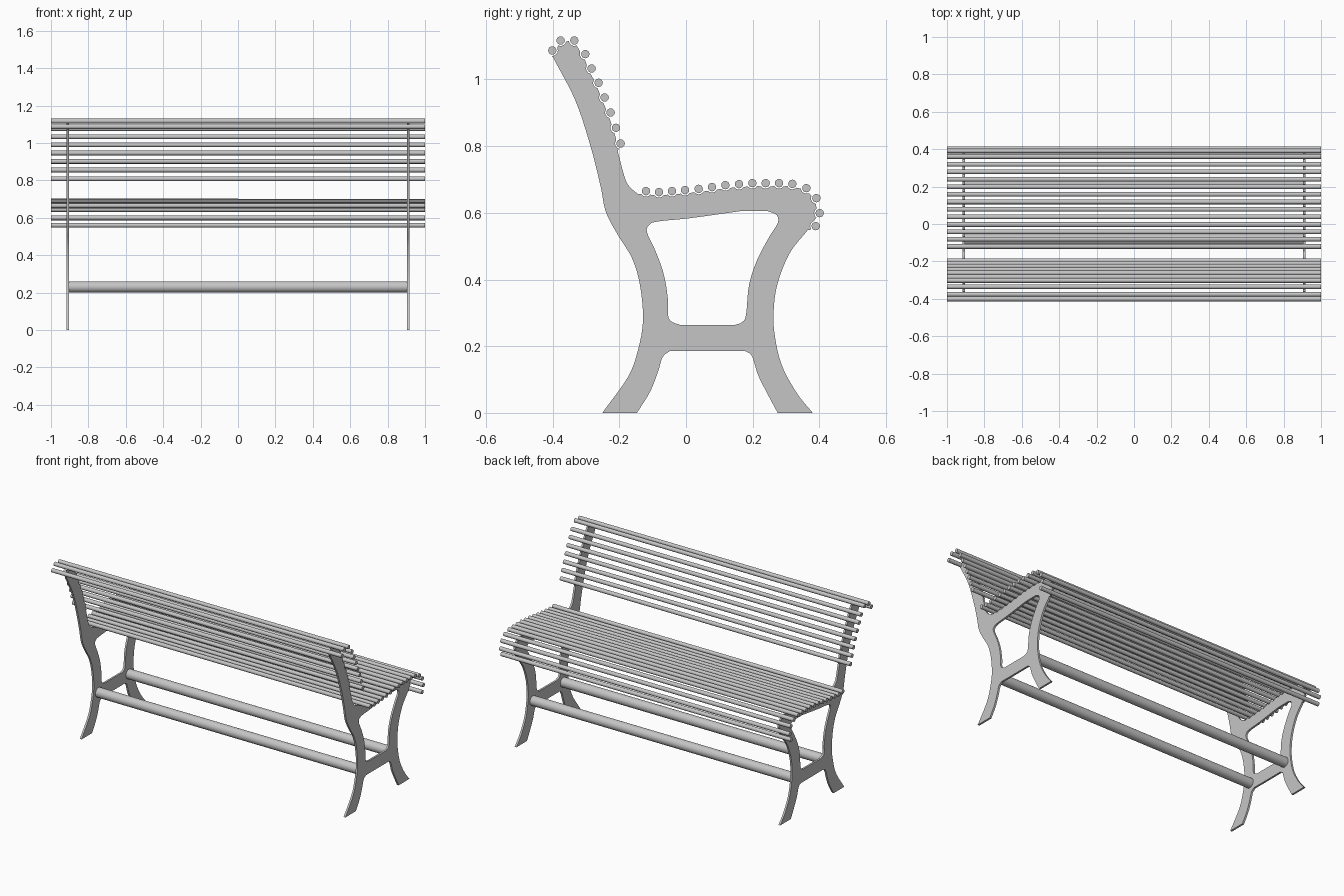
import bpy
import math
from mathutils import Vector

cube = bpy.data.objects.get("Cube")
if cube:
    bpy.data.objects.remove(cube, do_unlink=True)

steel = bpy.data.materials.new("grey_steel")
steel.use_nodes = True
colour = (0.56, 0.56, 0.56, 1)
steel.diffuse_color = colour
steel.node_tree.nodes["Principled BSDF"].inputs["Base Color"].default_value = colour

ROD_RADIUS = 0.0125
NOTCH_RADIUS = 0.0165
FRAME_X = 0.91
FRAME_HALF = 0.006

# Rod centres as (y, z): seat from its front lip backwards, backrest from bottom to top
seat_rods = [(.389, .56), (.401, .599), (.391, .644), (.361, .674), (.319, .687), (.279, .689),
             (.239, .689), (.199, .689), (.159, .686), (.118, .683), (.078, .677), (.038, .672),
             (-.003, .668), (-.042, .665), (-.081, .662), (-.12, .665)]
back_rods = [(-.196, .808), (-.21, .855), (-.226, .901), (-.244, .946), (-.262, .99),
             (-.283, 1.033), (-.302, 1.076), (-.335, 1.117), (-.376, 1.117), (-.401, 1.087)]

# Side frame edges as (y, z), counter-clockwise
rear_edge = [(-.398, 1.065), (-.332, .937), (-.287, .802), (-.257, .683), (-.24, .602),
             (-.204, .533), (-.162, .464), (-.138, .383), (-.129, .278), (-.144, .189),
             (-.174, .108), (-.251, 0)]
rear_leg_inside = [(-.147, 0), (-.108, .063), (-.084, .123), (-.07, .167), (-.048, .186)]
front_leg_inside = [(.177, .186), (.198, .17), (.216, .114), (.246, .054), (.275, 0)]
front_edge = [(.38, 0), (.332, .06), (.287, .144), (.266, .234), (.263, .308),
              (.275, .389), (.311, .479), (.365, .548)]
seat_corner = [(-.145, .657), (-.168, .677), (-.183, .704), (-.205, .785)]
# The opening between the legs, as four smooth sides
opening_sides = [
    [(-.048, .264), (-.046, .264), (.147, .264), (.168, .272), (.18, .294), (.189, .383),
     (.213, .458), (.251, .53), (.275, .569), (.272, .593), (.246, .605)],
    [(.162, .605), (.012, .584), (-.078, .575), (-.108, .566), (-.117, .542), (-.09, .482),
     (-.066, .413), (-.054, .338), (-.054, .296), (-.045, .275), (-.018, .264)],
]
opening_sides[0] = opening_sides[0][2:]


def smooth(points, steps=6):
    """Sample an open Catmull-Rom curve through the points."""
    p = [Vector(q) for q in points]
    p = [2 * p[0] - p[1]] + p + [2 * p[-1] - p[-2]]
    out = []
    for a, b, c, d in zip(p, p[1:], p[2:], p[3:]):
        for i in range(steps):
            t = i / steps
            out.append(0.5 * (2 * b + (c - a) * t + (2 * a - 5 * b + 4 * c - d) * t * t
                              + (3 * b - a - 3 * c + d) * t ** 3))
    return out + [p[-2]]


def notches(centres):
    """Scalloped edge with a rounded seat cut behind each rod."""
    p = [Vector(q) for q in centres]
    out = []
    for i, c in enumerate(p):
        along = (p[min(i + 1, len(p) - 1)] - p[max(i - 1, 0)]).normalized()
        inward = Vector((-along.y, along.x))
        for k in range(9):
            a = math.radians(145 - k * 110 / 8)
            out.append(c + NOTCH_RADIUS * (math.cos(a) * along + math.sin(a) * inward))
    return out


def plate(name, x, loops):
    """Flat plate in the y-z plane; later loops become holes."""
    curve = bpy.data.curves.new(name, "CURVE")
    curve.dimensions = "2D"
    curve.fill_mode = "BOTH"
    curve.extrude = FRAME_HALF
    for loop in loops:
        spline = curve.splines.new("POLY")
        spline.points.add(len(loop) - 1)
        for point, co in zip(spline.points, loop):
            point.co = (co.x, co.y, 0, 1)
        spline.use_cyclic_u = True
    obj = bpy.data.objects.new(name, curve)
    bpy.context.collection.objects.link(obj)
    obj.location.x = x
    obj.rotation_euler = (math.pi / 2, 0, math.pi / 2)
    bpy.ops.object.select_all(action="DESELECT")
    obj.select_set(True)
    bpy.context.view_layer.objects.active = obj
    bpy.ops.object.convert(target="MESH")
    finish(bpy.context.object)


def bar(name, centre, radius, length, sides):
    """Round bar running along x."""
    bpy.ops.mesh.primitive_cylinder_add(vertices=sides, radius=radius, depth=length,
                                        location=(0, *centre), rotation=(0, math.pi / 2, 0))
    bpy.context.object.name = name
    finish(bpy.context.object)


def finish(obj):
    obj.data.materials.clear()
    obj.data.materials.append(steel)
    bpy.ops.object.shade_smooth_by_angle(angle=math.radians(35))


# Side frames
outline = (smooth(rear_edge) + smooth(rear_leg_inside) + smooth(front_leg_inside)
           + smooth(front_edge) + notches(seat_rods) + smooth(seat_corner) + notches(back_rods))
opening = [q for side in opening_sides for q in smooth(side)]
for side, x in (("left", FRAME_X), ("right", -FRAME_X)):
    plate(side + "_side_frame", x, [outline, opening])

# Seat and backrest rods
for label, rods in (("seat_rod", seat_rods), ("backrest_rod", back_rods)):
    for number, centre in enumerate(rods, 1):
        bar(f"{label}_{number}", centre, ROD_RADIUS, 2, 16)

# Tubes tying the two frames together
for label, y in (("backrest_side_tube", -.083), ("seat_side_tube", .217)):
    bar(label, (y, .23), .03, 2 * FRAME_X, 32)
